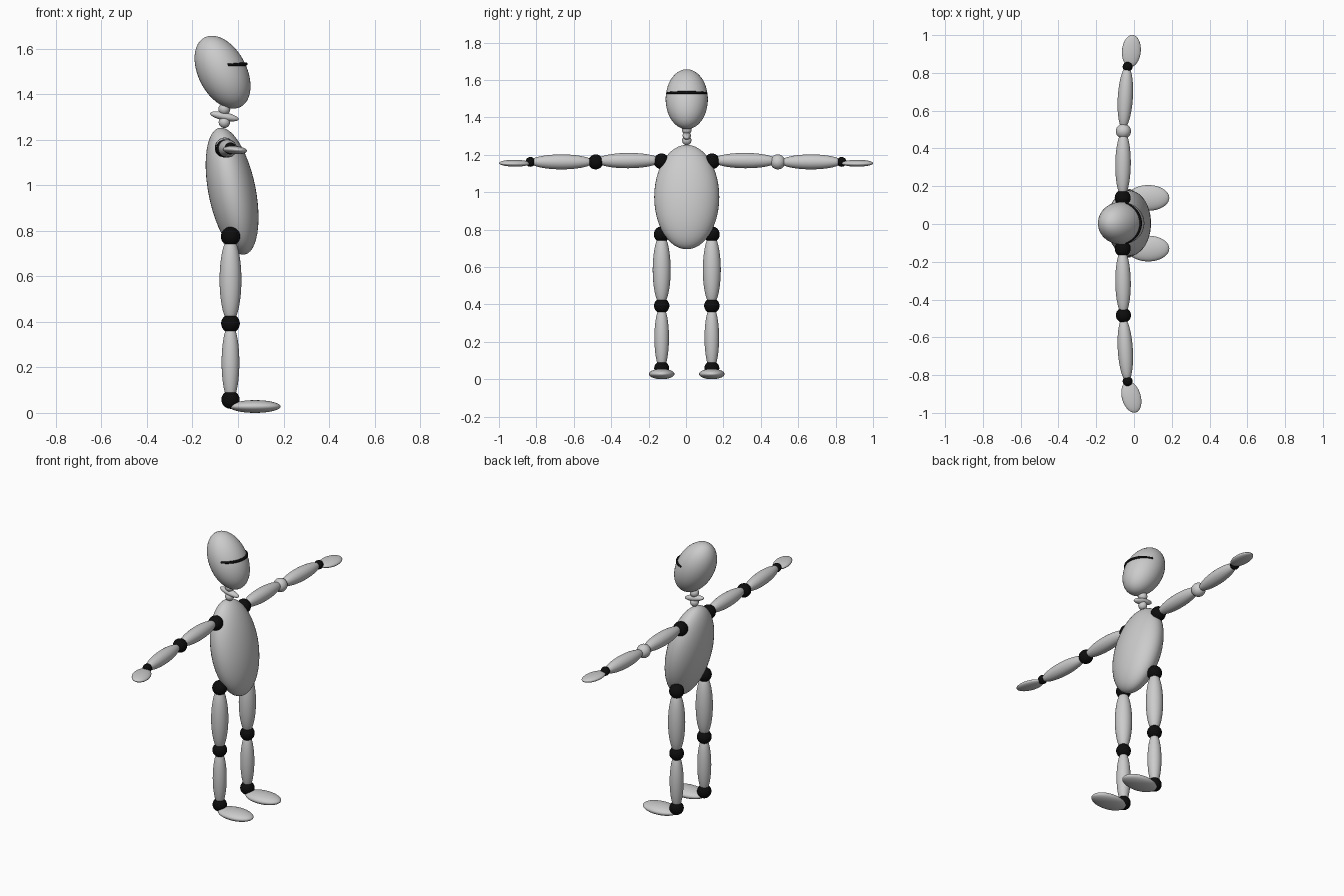
import bpy
import math
from mathutils import Vector

cube = bpy.data.objects.get("Cube")
if cube:
    bpy.data.objects.remove(cube, do_unlink=True)


def make_material(name, value):
    mat = bpy.data.materials.new(name)
    mat.use_nodes = True
    color = (value, value, value, 1)
    mat.diffuse_color = color
    mat.node_tree.nodes["Principled BSDF"].inputs["Base Color"].default_value = color
    return mat


GREY = make_material("light grey", 0.6)
BLACK = make_material("black", 0.004)


def ellipsoid(name, center, radii, mat=GREY, pitch=0, yaw=0):
    """Smooth ellipsoid; pitch turns about y, yaw about z, in degrees."""
    bpy.ops.mesh.primitive_uv_sphere_add(segments=40, ring_count=24, location=center)
    obj = bpy.context.object
    obj.name = name
    obj.scale = radii
    obj.rotation_euler = (0, math.radians(pitch), math.radians(yaw))
    bpy.ops.object.transform_apply(location=False, rotation=False, scale=True)
    bpy.ops.object.shade_smooth()
    obj.data.materials.append(mat)
    return obj


def ball(name, center, radius, mat=BLACK):
    return ellipsoid(name, center, (radius,) * 3, mat)


def limb(name, start, end, radius):
    """Spindle-shaped limb segment between two points."""
    start, end = Vector(start), Vector(end)
    axis = end - start
    obj = ellipsoid(name, (start + end) / 2, (radius, radius, axis.length / 2))
    obj.rotation_euler = axis.to_track_quat("Z", "Y").to_euler()
    return obj


MID = 0.004  # sideways centre of the body

# Torso, neck and head
ellipsoid("torso", (-0.026, MID, 0.974), (0.104, 0.174, 0.284), pitch=-11.3)
ball("neck_lower", (-0.06, MID, 1.277), 0.025, GREY)
ellipsoid("neck_disc", (-0.06, MID, 1.303), (0.064, 0.022, 0.018), pitch=12)
ball("neck_upper", (-0.06, MID, 1.335), 0.026, GREY)
ellipsoid("head", (-0.068, MID, 1.497), (0.106, 0.113, 0.172), pitch=-27.5)

# Visor: slim tube following the face
curve = bpy.data.curves.new("visor", "CURVE")
curve.dimensions = "3D"
curve.bevel_depth = 0.008
curve.bevel_resolution = 3
curve.use_fill_caps = True
spline = curve.splines.new("POLY")
STEPS = 32
spline.points.add(STEPS)
for i, point in enumerate(spline.points):
    a = math.radians(-73 + 146 * i / STEPS)
    point.co = (-0.078 + 0.112 * math.cos(a), MID + 0.109 * math.sin(a),
                1.527 + 0.006 * math.cos(a), 1)
    point.radius = 0.6 + 0.4 * math.cos(a)
curve.materials.append(BLACK)
visor = bpy.data.objects.new("visor", curve)
bpy.context.collection.objects.link(visor)

# Arms and legs on both sides
for side, s in (("left", 1), ("right", -1)):
    elbow_mat = GREY if s > 0 else BLACK
    ball(side + "_shoulder", (-0.06, MID + s * 0.135, 1.165), 0.042)
    limb(side + "_upper_arm", (-0.06, MID + s * 0.14, 1.17), (-0.056, MID + s * 0.485, 1.168), 0.041)
    ball(side + "_elbow", (-0.056, MID + s * 0.487, 1.162), 0.04, elbow_mat)
    limb(side + "_forearm", (-0.056, MID + s * 0.5, 1.162), (-0.036, s * 0.835, 1.162), 0.04)
    ball(side + "_wrist", (-0.034, s * 0.832, 1.162), 0.026)
    ellipsoid(side + "_hand", (-0.014, s * 0.916, 1.155), (0.05, 0.085, 0.018),
              pitch=5, yaw=-5 if s > 0 else 16)

    y = MID + s * 0.134
    ball(side + "_hip", (-0.033, y, 0.775), 0.042)
    limb(side + "_thigh", (-0.033, y, 0.775), (-0.033, y, 0.395), 0.048)
    ball(side + "_knee", (-0.033, y, 0.393), 0.041)
    limb(side + "_shin", (-0.033, y, 0.393), (-0.033, y, 0.05), 0.039)
    ball(side + "_ankle", (-0.033, y, 0.058), 0.04)
    ellipsoid(side + "_foot", (0.075, y, 0.028), (0.112, 0.068, 0.028))
